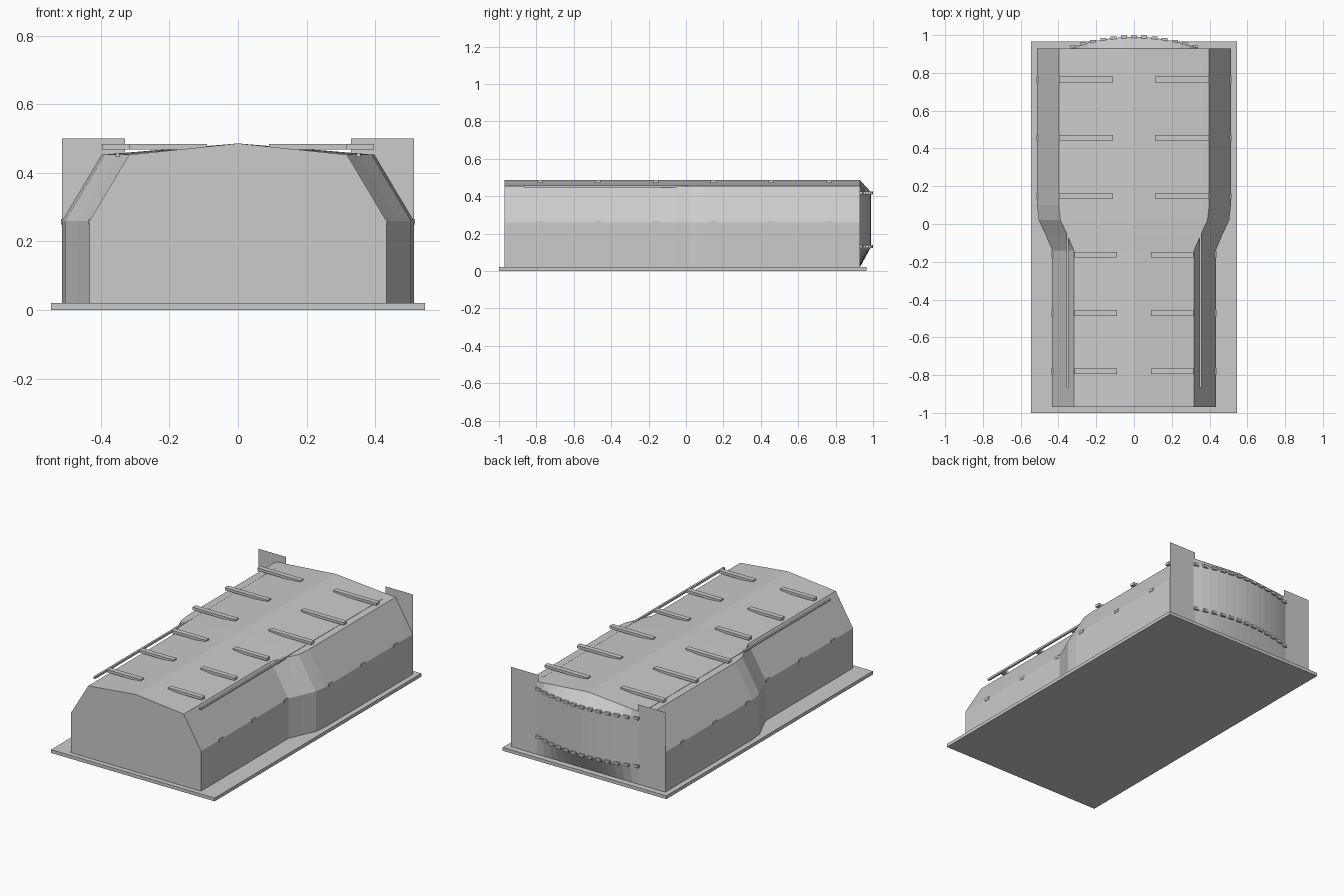
import bpy, bmesh
from math import sqrt

if "Cube" in bpy.data.objects:
    bpy.data.objects.remove(bpy.data.objects["Cube"])


def make_object(name, bm):
    bmesh.ops.recalc_face_normals(bm, faces=bm.faces)
    mesh = bpy.data.meshes.new(name)
    bm.to_mesh(mesh)
    bm.free()
    obj = bpy.data.objects.new(name, mesh)
    bpy.context.collection.objects.link(obj)
    return obj


def add_box(bm, x0, x1, y0, y1, z0, z1):
    verts = bmesh.ops.create_cube(bm, size=1)["verts"]
    for v in verts:
        v.co.x = (x0 + x1) / 2 + v.co.x * (x1 - x0)
        v.co.y = (y0 + y1) / 2 + v.co.y * (y1 - y0)
        v.co.z = (z0 + z1) / 2 + v.co.z * (z1 - z0)


def add_pair(bm, x0, x1, *rest):
    add_box(bm, x0, x1, *rest)
    add_box(bm, -x1, -x0, *rest)


def loft(bm, rows):
    grid = [[bm.verts.new(p) for p in row] for row in rows]
    for a, b in zip(grid, grid[1:]):
        for i in range(len(a) - 1):
            bm.faces.new((a[i], a[i + 1], b[i + 1], b[i]))
    return grid


APEX, EAVE = 0.486, 0.453
BACK = 0.93

# Base slab
bm = bmesh.new()
add_box(bm, -0.545, 0.545, -1, 0.965, 0, 0.02)
make_object("base_slab", bm)

# Shell: gabled section swept from the narrow front to the wide back
stations = [(-0.97, 0.433), (-0.14, 0.433), (-0.06, 0.467),
            (0.02, 0.504), (0.10, 0.513), (BACK, 0.513)]
rows = []
for y, w in stations:
    s = w - 0.115
    rows.append([(-w, y, 0.02), (-w, y, 0.26), (-s, y, EAVE), (0, y, APEX),
                 (s, y, EAVE), (w, y, 0.26), (w, y, 0.02)])
bm = bmesh.new()
grid = loft(bm, rows)
bm.faces.new(grid[0])
make_object("shell", bm)

# Bowed back wall: flat at floor and roof, arched between
HALF, SAG, N = 0.34, 0.06, 14
R = (HALF ** 2 + SAG ** 2) / (2 * SAG)


def arc(x):
    return BACK + SAG - R + sqrt(R * R - x * x)


xs = [-HALF + 2 * HALF * i / N for i in range(N + 1)]
bm = bmesh.new()
loft(bm, [[(x, BACK, 0.02) for x in xs],
          [(x, arc(x), 0.13) for x in xs],
          [(x, arc(x), 0.42) for x in xs],
          [(x, BACK, APEX - (APEX - EAVE) * abs(x) / 0.398) for x in xs]])
make_object("bowed_back_wall", bm)

# Small brackets along the top and bottom of the bowed wall
bm = bmesh.new()
for i in range(13):
    x = -0.324 + 0.054 * i
    for z in (0.13, 0.418):
        add_box(bm, x - 0.016, x + 0.016, arc(x) - 0.012, arc(x) + 0.009,
                z - 0.008, z + 0.008)
make_object("wall_brackets", bm)

# Thin flat wing panels either side of the bowed wall
bm = bmesh.new()
for s in (-1, 1):
    loft(bm, [[(s * 0.33, BACK, 0.02), (s * 0.513, BACK, 0.02)],
              [(s * 0.33, BACK, 0.50), (s * 0.513, BACK, 0.50)]])
make_object("wing_panels", bm)

# Roof beams, level bars emerging from the sloped roof, and side clips
beams, clips = bmesh.new(), bmesh.new()
for i in range(6):
    y = 0.765 - 0.309 * i
    wide = i < 3
    x0, x1, w = (0.11, 0.396, 0.513) if wide else (0.09, 0.316, 0.433)
    add_pair(beams, x0, x1, y - 0.015, y + 0.015, 0.469, 0.485)
    add_pair(clips, w - 0.015, w + 0.003, y - 0.018, y + 0.018, 0.25, 0.266)
make_object("roof_beams", beams)
make_object("side_clips", clips)

# Long eave rails, free in front and sunk into the roof behind
bm = bmesh.new()
add_pair(bm, 0.346, 0.358, -0.865, 0.865, 0.446, 0.458)
make_object("eave_rails", bm)
